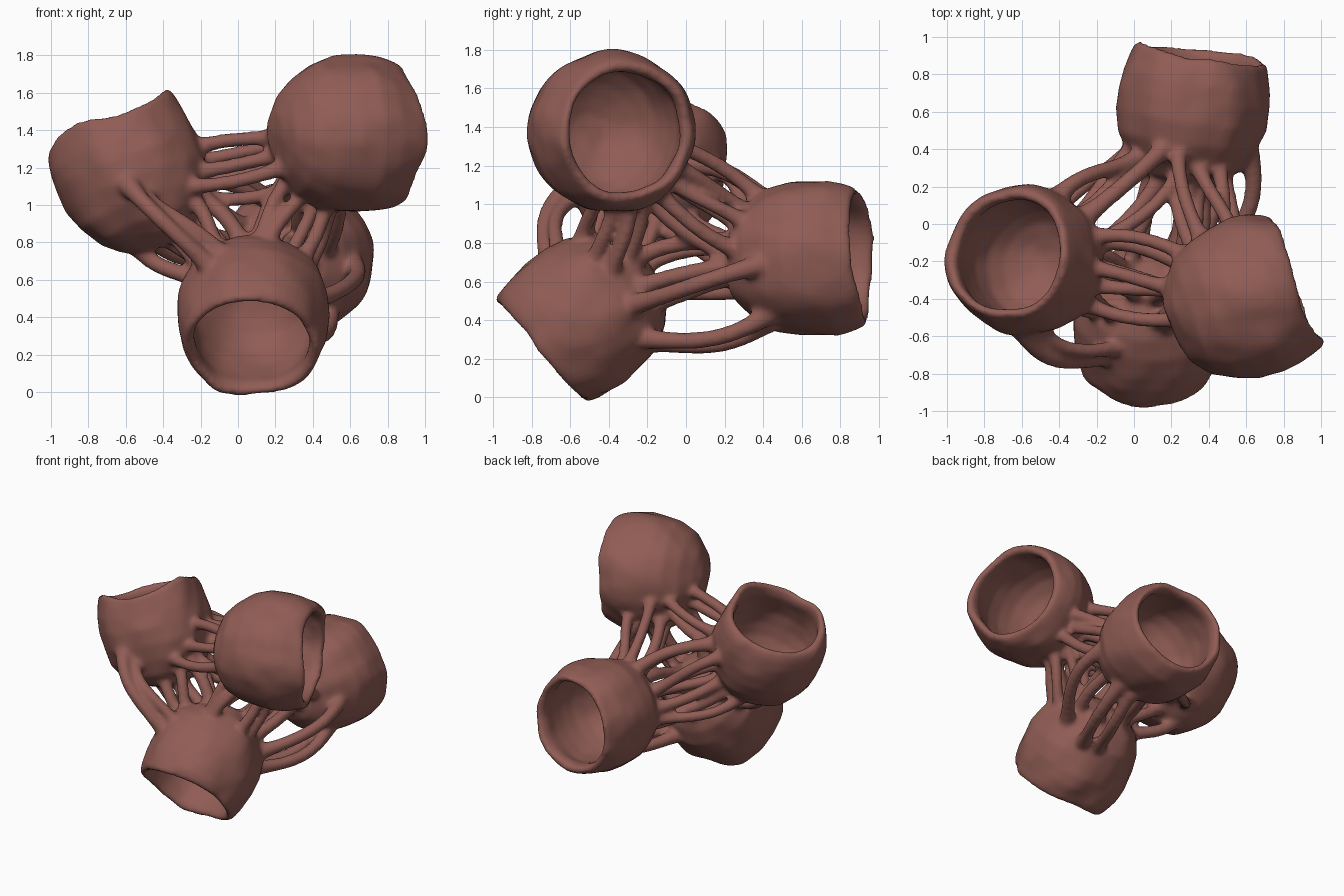
import bpy, bmesh, math, random
from mathutils import Vector, noise

if "Cube" in bpy.data.objects:
    bpy.data.objects.remove(bpy.data.objects["Cube"])

random.seed(4)
R = 0.41
# centre, opening direction, radial scale and rim peaks (direction, height) of each cup
CUPS = [
    ((-0.56, -0.20, 1.145), (-0.36, 0.12, 0.92), 1.0,
     [((0.9, -0.1, 0.3), 0.06), ((-0.6, -0.8, 0), 0.05), ((-1, 0.2, 0), -0.02)]),
    ((0.57, -0.405, 1.375), (0.94, 0.32, 0.00), 1.06, [((0.3, -0.9, 0), 0.05), ((0, 0.6, 0.8), 0.03)]),
    ((0.08, -0.51, 0.44), (-0.03, -0.77, -0.64), 1.02, [((0, -0.6, 0.7), 0.02)]),
    ((0.31, 0.60, 0.72), (0.15, 0.98, 0.05), 1.02, [((-1, 0, 0.3), 0.02), ((0.6, 0, -0.8), 0.03)]),
]
# closed wall profile: (radius, distance along axis), outside then inside
PROFILE = [(0, -.40), (.11, -.39), (.21, -.35), (.30, -.27), (.365, -.16), (.395, -.04),
           (.40, .08), (.39, .17), (.37, .25), (.352, .30), (.33, .315), (.305, .30),
           (.298, .25), (.32, .16), (.335, .06), (.33, -.05), (.30, -.15), (.24, -.235),
           (.17, -.29), (.09, -.325), (0, -.335)]
SEG = 64


def make_cup(name, centre, axis, scale, peaks):
    centre, axis = Vector(centre), Vector(axis).normalized()
    u = axis.orthogonal().normalized()
    w = axis.cross(u)
    verts, faces = [], []
    for r, t in PROFILE:
        for k in range(SEG):
            a = 2 * math.pi * k / SEG
            side = u * math.cos(a) + w * math.sin(a)
            lift = -0.005
            for d, h in peaks:
                d = Vector(d)
                d = (d - axis * d.dot(axis)).normalized()
                lift += h * max(0, side.dot(d)) ** 5
            rise = max(0, (t + 0.05) / 0.37) ** 2
            p = side * r * scale + axis * (t + lift * rise)
            p *= 1 + 0.06 * noise.noise((p + centre) * 4.5) + 0.02 * noise.noise((p + centre) * 10)
            verts.append(centre + p)
    for i in range(len(PROFILE) - 1):
        for k in range(SEG):
            m = (k + 1) % SEG
            faces.append((i * SEG + k, i * SEG + m, (i + 1) * SEG + m, (i + 1) * SEG + k))
    me = bpy.data.meshes.new(name)
    me.from_pydata(verts, [], faces)
    ob = bpy.data.objects.new(name, me)
    bpy.context.collection.objects.link(ob)
    # weld the two poles
    bm = bmesh.new()
    bm.from_mesh(me)
    bmesh.ops.remove_doubles(bm, verts=bm.verts, dist=1e-5)
    bmesh.ops.recalc_face_normals(bm, faces=bm.faces)
    bm.to_mesh(me)
    bm.free()
    return ob


def add_strand(curve, i, na, j, nb):
    """Tube from cup i to cup j leaving along the given directions, flared at both ends."""
    na, nb = Vector(na).normalized(), Vector(nb).normalized()
    a = Vector(CUPS[i][0]) + na * R * 0.91
    b = Vector(CUPS[j][0]) + nb * R * 0.91
    chord = (b - a).normalized()
    h = (b - a).length * 0.38
    p = [a, a + (na + chord * 0.8).normalized() * h, b + (nb - chord * 0.8).normalized() * h, b]
    thick = random.uniform(0.038, 0.047)
    steps = 16
    sp = curve.splines.new('POLY')
    sp.points.add(steps)
    for k in range(steps + 1):
        t = k / steps
        s = 1 - t
        q = p[0] * s**3 + p[1] * 3 * s * s * t + p[2] * 3 * s * t * t + p[3] * t**3
        sp.points[k].co = (*q, 1)
        sp.points[k].radius = thick * (1 + 0.5 * abs(2 * t - 1) ** 5)


cups = [make_cup(f"cup_{i + 1}", *c) for i, c in enumerate(CUPS)]

# Bundles of strands between every pair of cups
curve = bpy.data.curves.new("strands", 'CURVE')
curve.dimensions = '3D'
curve.bevel_depth = 1.0
curve.bevel_resolution = 3
curve.use_fill_caps = True
hub = Vector((0.1, -0.13, 0.92))
FAN = [(-.48, .0), (-.16, .2), (.18, .16), (.5, -.02), (-.28, -.38), (.28, -.42)]
for i in range(4):
    for j in range(i + 1, 4):
        ci, cj = Vector(CUPS[i][0]), Vector(CUPS[j][0])
        d = (cj - ci).normalized()
        out = (ci + cj) / 2 - hub
        out = (out - d * out.dot(d)).normalized()
        across = d.cross(out)
        for f, o in FAN:
            def aim(sign):
                jf, jo = random.uniform(-.15, .15), random.uniform(-.13, .13)
                return d * sign + across * (f + jf) + out * (o - 0.12 + jo)
            add_strand(curve, i, aim(1), j, aim(-1))
# Stray strands that wrap around the outside
for s in [(0, (-.07, -1, -.1), 2, (-.6, -.5, .6)), (0, (.15, -.95, -.25), 2, (-.45, -.4, .8)),
          (2, (.3, .88, -.4), 3, (.2, -.45, -.85)), (2, (.55, .75, -.35), 3, (.45, -.45, -.75)),
          (2, (.8, .6, .1), 3, (.8, -.6, -.1)), (0, (.4, .9, .1), 3, (-.7, -.6, .4)),
          (0, (.1, 0, -1), 2, (-.75, .5, .4)), (0, (.2, .5, -.8), 3, (-.85, -.55, -.1))]:
    add_strand(curve, *s)
strands = bpy.data.objects.new("strands", curve)
bpy.context.collection.objects.link(strands)

# Fuse everything into one smooth organic body
bpy.ops.object.select_all(action='DESELECT')
strands.select_set(True)
bpy.context.view_layer.objects.active = strands
bpy.ops.object.convert(target='MESH')
body = cups[0]
for ob in cups + [bpy.context.view_layer.objects.active]:
    ob.select_set(True)
bpy.context.view_layer.objects.active = body
bpy.ops.object.join()
body.name = "fused_cups"
rm = body.modifiers.new("fuse", 'REMESH')
rm.mode = 'VOXEL'
rm.voxel_size = 0.016
rm.use_smooth_shade = True
sm = body.modifiers.new("soften", 'SMOOTH')
sm.factor = 0.5
sm.iterations = 8

mat = bpy.data.materials.new("clay_red")
mat.diffuse_color = (0.28, 0.108, 0.09, 1)
mat.use_nodes = True
mat.node_tree.nodes["Principled BSDF"].inputs["Base Color"].default_value = mat.diffuse_color
body.data.materials.clear()
body.data.materials.append(mat)
